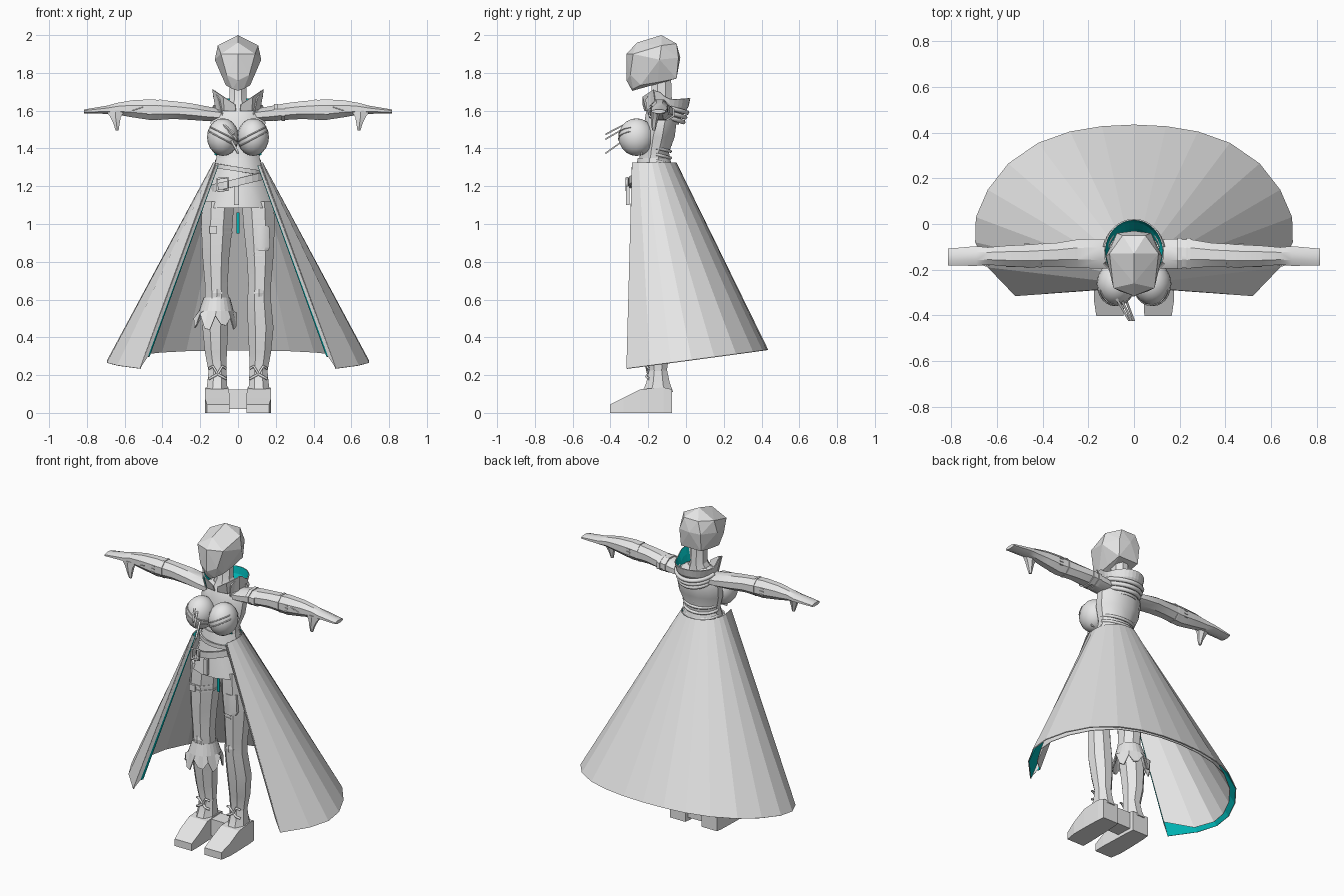
import bpy, bmesh
from math import sin, cos, pi, radians, exp
from mathutils import Vector

if "Cube" in bpy.data.objects:
    bpy.data.objects.remove(bpy.data.objects["Cube"])


def material(name, rgb):
    m = bpy.data.materials.new(name)
    m.use_nodes = True
    m.diffuse_color = (*rgb, 1)
    m.node_tree.nodes["Principled BSDF"].inputs["Base Color"].default_value = (*rgb, 1)
    return m


GREY = material("light grey", (0.8, 0.8, 0.8))
TEAL = material("teal lining", (0.0, 0.46, 0.46))


def finish(bm, name, smooth=0, fix=True):
    if fix:
        bmesh.ops.recalc_face_normals(bm, faces=bm.faces)
    me = bpy.data.meshes.new(name)
    bm.to_mesh(me)
    bm.free()
    ob = bpy.data.objects.new(name, me)
    bpy.context.collection.objects.link(ob)
    me.materials.append(GREY)
    me.materials.append(TEAL)
    if smooth:
        bpy.ops.object.select_all(action='DESELECT')
        ob.select_set(True)
        bpy.context.view_layer.objects.active = ob
        bpy.ops.object.shade_smooth_by_angle(angle=radians(smooth))
    return ob


def loft(name, axis, rings, n=8, smooth=0):
    """Closed tube; each ring is (centre, first radius, second radius)."""
    bm = bmesh.new()
    a, b = [i for i in range(3) if i != axis]
    grow = 1 / cos(pi / n)
    loops = []
    for c, ra, rb in rings:
        loop = []
        for k in range(n):
            t = 2 * pi * (k + 0.5) / n
            p = list(c)
            p[a] += ra * grow * cos(t)
            p[b] += rb * grow * sin(t)
            loop.append(bm.verts.new(p))
        loops.append(loop)
    for p, q in zip(loops, loops[1:]):
        for k in range(n):
            m = (k + 1) % n
            bm.faces.new((p[k], p[m], q[m], q[k]))
    bm.faces.new(loops[0])
    bm.faces.new(loops[-1])
    return finish(bm, name, smooth)


def sheet(name, rows, thick=0.006, inner=0, teal_cols=()):
    """Cloth through rows listed top to bottom, outside facing outwards."""
    bm = bmesh.new()
    v = [[bm.verts.new(p) for p in row] for row in rows]
    for i in range(len(v) - 1):
        for j in range(len(v[0]) - 1):
            f = bm.faces.new((v[i][j], v[i][j + 1], v[i + 1][j + 1], v[i + 1][j]))
            f.material_index = int(j in teal_cols)
    ob = finish(bm, name, fix=False)
    mod = ob.modifiers.new("thickness", 'SOLIDIFY')
    mod.thickness = thick
    mod.offset = -1
    mod.material_offset = inner


def arc(rx, ry, cy, z, cx=0, spread=180, n=24):
    """Ring or back-facing arc; z is a function of the sweep angle."""
    angles = [radians(spread * (2 * k / n - 1)) for k in range(n + 1)]
    return [(cx + rx * sin(t), cy + ry * cos(t), z(t)) for t in angles]


def box(name, lo, hi, teal_front=False):
    c = (Vector(lo) + Vector(hi)) / 2
    d = (Vector(hi) - Vector(lo)) / 2
    ob = loft(name, 2, [((c.x, c.y, z), d.x, d.y) for z in (lo[2], hi[2])], n=4)
    for f in ob.data.polygons:
        f.material_index = int(teal_front and f.normal.y < -.5)


def tube(name, pts, r):
    cu = bpy.data.curves.new(name, 'CURVE')
    cu.dimensions = '3D'
    cu.bevel_depth = r
    cu.bevel_resolution = 1
    sp = cu.splines.new('POLY')
    sp.points.add(len(pts) - 1)
    for p, q in zip(sp.points, pts):
        p.co = (*q, 1)
    ob = bpy.data.objects.new(name, cu)
    bpy.context.collection.objects.link(ob)
    cu.materials.append(GREY)


# Head: faceted hull of mirrored corners
half = [(0, -.285, 1.705), (.03, -.28, 1.715), (.065, -.24, 1.735), (.07, -.15, 1.75),
        (.07, -.05, 1.77), (0, -.315, 1.76), (.06, -.295, 1.79), (0, -.315, 1.9),
        (.09, -.28, 1.9), (.123, -.14, 1.87), (.107, -.13, 1.945), (0, -.26, 1.96),
        (0, -.13, 2), (.05, -.05, 1.955), (.075, -.04, 1.88), (0, -.03, 1.88)]
bm = bmesh.new()
for x, y, z in half:
    for s in ((1, -1) if x else (1,)):
        bm.verts.new((s * x, y, z))
hull = bmesh.ops.convex_hull(bm, input=bm.verts)
bmesh.ops.delete(bm, geom=hull["geom_interior"], context='VERTS')
finish(bm, "head")
loft("neck", 2, [((0, -.13, 1.8), .045, .05), ((0, -.13, 1.66), .045, .055), ((0, -.14, 1.6), .08, .07)], smooth=30)

# Torso and short front apron
loft("torso", 2, [((0, -.135, 1.635), .07, .055), ((0, -.135, 1.6), .13, .075),
                  ((0, -.135, 1.54), .145, .085), ((0, -.15, 1.46), .14, .09),
                  ((0, -.165, 1.38), .113, .075), ((0, -.17, 1.3), .118, .09)], n=12, smooth=30)
loft("apron", 2, [((0, -.17, 1.35), .115, .085), ((0, -.165, 1.22), .143, .115),
                  ((0, -.165, 1.085), .183, .13)], n=12, smooth=35)
box("thigh_gap_lining", (-.009, -.2, .95), (.009, -.194, 1.06), True)

# Chest with crossing straps and loose strap ends
for s, side in ((1, "left"), (-1, "right")):
    bm = bmesh.new()
    bmesh.ops.create_uvsphere(bm, u_segments=16, v_segments=10, radius=1)
    for v in bm.verts:
        v.co = (s * .08 + v.co.x * .084, -.262 + v.co.y * .095, 1.46 + v.co.z * .1)
    finish(bm, side + "_breast", 40)
    for k in (0, 1):
        pts = []
        for i in range(11):
            t = radians(-70 + 14 * i)
            d = Vector((s * sin(t), -cos(t), .3 * k - .1 + .45 * sin(t))).normalized()
            pts.append((s * .08 + d.x * .084, -.262 + d.y * .095, 1.46 + d.z * .1))
        tube(side + "_chest_strap", pts, .0035)
for k, (z0, z1) in enumerate(((1.52, 1.475), (1.5, 1.45), (1.44, 1.375))):
    loft("loose_strap_end", 1, [((-.08 + .02 * k, -.32, z0 + .01), .006, .004),
                                ((-.02 + .01 * k, -.425, z1), .005, .005)], n=4)

# Arms, hands and cuffs
for s, side in ((1, "left"), (-1, "right")):
    arm = [(.07, -.135, 1.575, .06, .03), (.15, -.13, 1.582, .065, .038), (.25, -.13, 1.595, .062, .044),
           (.34, -.135, 1.603, .052, .047), (.46, -.14, 1.605, .05, .055), (.56, -.14, 1.61, .045, .045),
           (.64, -.14, 1.61, .038, .031), (.69, -.14, 1.605, .043, .022), (.815, -.145, 1.596, .037, .01)]
    loft(side + "_arm", 0, [((s * x, y, z), ry, rz) for x, y, z, ry, rz in arm], smooth=30)
    loft(side + "_thumb", 2, [((s * .65, -.16, 1.6), .05, .022), ((s * .648, -.165, 1.565), .027, .018),
                              ((s * .643, -.17, 1.53), .016, .014), ((s * .64, -.17, 1.495), .008, .007)], n=6, smooth=30)
    loft(side + "_cuff", 0, [((s * x, -.138, 1.605), .053, .055) for x in (.405, .417)])
    tube(side + "_forearm_seam", [(s * x, -.186, 1.6 + dz) for x, dz in ((.43, .015), (.5, .02), (.56, 0))], .003)
    for k in range(3):
        box(side + "_glove_buckle", (s * .47 - .012, -.193, 1.58 + .02 * k), (s * .47 + .012, -.086, 1.588 + .02 * k))
for x in (.2, .24):
    loft("left_upper_arm_band", 0, [((x + d, -.13, 1.59), .068, .046) for d in (-.01, .01)])

# Legs, boots and laces
for s, side in ((1, "left"), (-1, "right")):
    leg = [(.105, -.165, 1.12, .085, .095), (.112, -.17, .98, .082, .095), (.117, -.175, .82, .07, .082),
           (.115, -.18, .68, .06, .07), (.112, -.18, .6, .062, .066), (.12, -.16, .45, .068, .07),
           (.117, -.15, .32, .058, .062), (.108, -.148, .21, .046, .045), (.11, -.15, .1, .055, .055)]
    loft(side + "_leg", 2, [((s * x, y, z), rx, ry) for x, y, z, rx, ry in leg], smooth=30)
    foot = [(-.402, .105, .06, .045), (-.33, .11, .066, .08), (-.24, .112, .064, .125),
            (-.12, .112, .06, .135), (-.075, .112, .055, .125)]
    loft(side + "_foot", 1, [((s * x, y, h / 2), rx, h / 2) for y, x, rx, h in foot], n=4)
    loft(side + "_boot_shaft", 2, [((s * .112, -.15, .11), .057, .082), ((s * .11, -.148, .16), .052, .062),
                                   ((s * .108, -.148, .235), .047, .046)], smooth=30)
    loft(side + "_knee_pad", 2, [((s * .112, -.235, z), r, .018) for z, r in ((.655, .015), (.635, .03), (.615, .018))], n=6)
    for d in (-1, 1):
        for z in (.18, .235):
            tube(side + "_lace", [(s * .108, -.2, .205), (s * .108 + d * .025, -.21, z + .012),
                                  (s * .108 + d * .045, -.195, z)], .007)
box("heel_block", (-.06, -.2, .02), (.06, -.1, .125))
for z in (.955, .985):
    loft("right_thigh_strap", 2, [((-.113, -.172, z + d), .084, .097) for d in (-.006, .006)])
box("thigh_buckle", (-.15, -.278, .95), (-.11, -.262, .99))
loft("left_thigh_pocket", 2, [((.125, -.245, z), r, .024) for z, r in ((.86, .035), (.88, .045), (.99, .04))], smooth=30)
for z in (.83, .85):
    box("thigh_patch", (.085, -.262, z), (.13, -.24, z + .008))

# Ragged cloth below the right knee
sheet("ragged_leg_cloth", [arc(.07, .075, -.175, lambda t: .61, -.112),
                           arc(.092, .095, -.172, lambda t: .54, -.115),
                           arc(.115, .108, -.17, lambda t: .475 + .04 * cos(8 * t) + .015 * sin(5 * t), -.12)])

# Long open coat: straight panels from waist to hem
waist = [(-.12, -.285), (-.128, -.25), (-.132, -.21), (-.132, -.18), (-.128, -.15), (-.115, -.115),
         (-.09, -.085), (-.06, -.063), (-.03, -.052), (0, -.05)]
hem = [(-.52, -.315), (-.64, -.19), (-.695, -.08), (-.692, .03), (-.64, .15), (-.55, .265),
       (-.42, .355), (-.28, .405), (-.14, .428), (0, .435)]
inside = [(-.52, -.313), (-.478, -.3), (-.47, -.288), (-.595, -.165), (-.655, -.06), (-.65, .03), (-.605, .135),
          (-.525, .24), (-.405, .333), (-.275, .383), (-.14, .408), (0, .416)]


def both(half):
    return half + [(-x, y) for x, y in reversed(half[:-1])]


def hang(points):
    return [(x, y, .235 + (y + .315) * .133) for x, y in points]


sheet("coat", [[(x, y, 1.325) for x, y in both(waist)], hang(both(hem))], inner=1)
top = [(-.12, -.284), (-.108, -.28), (-.106, -.277)] + [(x * .97, y * .97 - .005) for x, y in waist[1:]]
lining_hem = hang(both(inside))
for j in (1, 2, -2, -3):
    lining_hem[j] = (*lining_hem[j][:2], .3)
sheet("coat_lining", [[(x, y, 1.31) for x, y in both(top)], lining_hem], .003, teal_cols=(1, 20))
for s in (-1, 1):
    box("waist_lining", (s * .112 - .012, -.24, 1.365), (s * .112 + .012, -.234, 1.41), True)

# Belts and buckle
sheet("tilted_belt", [arc(.148, .13, -.175, lambda t, d=d: 1.222 + d + .035 * sin(t)) for d in (.02, -.02)], .012)
sheet("upper_belt", [arc(.132, .118, -.17, lambda t, d=d: 1.29 + d - .02 * sin(t)) for d in (.012, -.012)], .01)
tube("belt_buckle", [(x, -.312, z) for x, z in ((-.11, 1.175), (-.055, 1.18), (-.055, 1.245), (-.11, 1.24), (-.11, 1.175))], .007)
box("belt_tail", (-.02, -.318, 1.1), (.005, -.3, 1.2))

# Jacket folds across the lower back
for k in range(4):
    tube("back_fold", arc(.112 + .003 * abs(k - 1), .082, -.165, lambda t, k=k: 1.335 + .035 * k - .02 * cos(t), spread=85, n=14), .009)


# Lowered hood around the neck
def rim(t):
    return 1.655 + .055 * exp(-9 * (abs(t) - 1.85) ** 2) + .01 * cos(t)


sheet("hood", [arc(.132, .145, -.122, rim, spread=130),
               arc(.12, .135, -.122, lambda t: rim(t) - .045, spread=130),
               arc(.105, .11, -.125, lambda t: 1.57 + .01 * cos(t), spread=130),
               arc(.1, .09, -.13, lambda t: 1.545 - .02 * cos(t), spread=130)], inner=1)
for k in range(3):
    tube("hood_fold", arc(.125 - .008 * k, .13 - .01 * k, -.125,
                          lambda t, k=k: 1.625 - .025 * k - .035 * cos(t), spread=80, n=16), .013)
for s in (-1, 1):
    sheet("collar_flap", [[(s * x, y, z) for x, y, z in row][::s] for row in
                          (((.015, -.225, 1.635), (.075, -.225, 1.675), (.132, -.17, 1.712)),
                           ((.01, -.215, 1.6), (.07, -.205, 1.6), (.115, -.155, 1.61)))])
